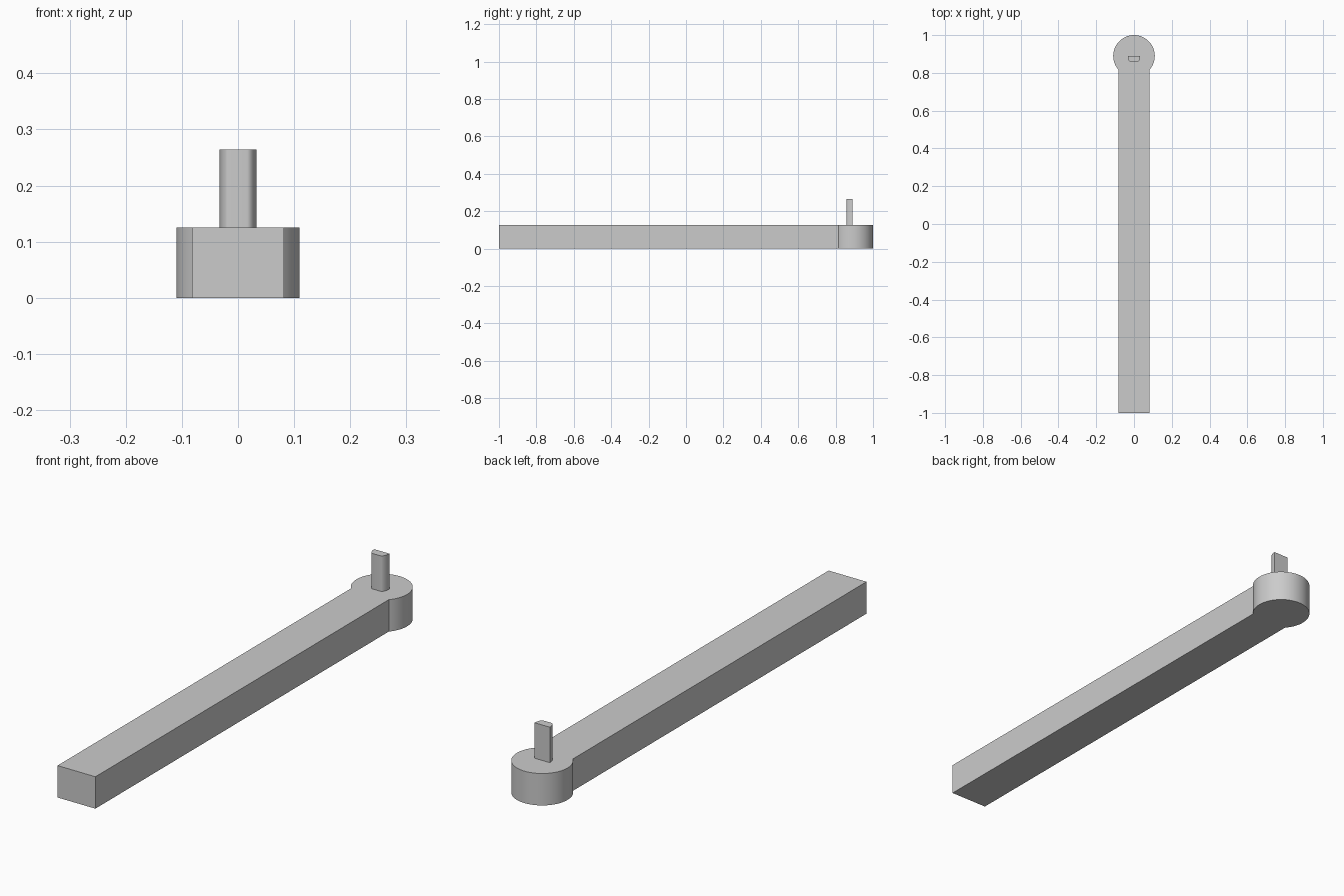
import bpy
import bmesh
from math import sin, cos, pi, asin, radians

cube = bpy.data.objects.get("Cube")
if cube:
    bpy.data.objects.remove(cube, do_unlink=True)

HUB_Y, HUB_R = 0.89, 0.11
ARM_W = 0.082
ARM_H, SHAFT_TOP = 0.125, 0.264
SHAFT_R, FLAT = 0.033, 0.016

grey = bpy.data.materials.new("plain_grey")
grey.use_nodes = True
colour = (0.6, 0.6, 0.6, 1)
grey.diffuse_color = colour
grey.node_tree.nodes["Principled BSDF"].inputs["Base Color"].default_value = colour


def extrude_outline(name, outline, z0, z1):
    """Closed prism from a counter-clockwise outline."""
    bm = bmesh.new()
    face = bm.faces.new([bm.verts.new((x, y, z0)) for x, y in outline])
    new = bmesh.ops.extrude_face_region(bm, geom=[face], use_keep_orig=True)["geom"]
    verts = [v for v in new if isinstance(v, bmesh.types.BMVert)]
    bmesh.ops.translate(bm, vec=(0, 0, z1 - z0), verts=verts)
    bmesh.ops.recalc_face_normals(bm, faces=bm.faces)
    mesh = bpy.data.meshes.new(name)
    bm.to_mesh(mesh)
    bm.free()
    mesh.materials.append(grey)
    obj = bpy.data.objects.new(name, mesh)
    bpy.context.collection.objects.link(obj)
    bpy.ops.object.select_all(action="DESELECT")
    obj.select_set(True)
    bpy.context.view_layer.objects.active = obj
    bpy.ops.object.shade_smooth_by_angle(angle=radians(30))
    return obj


# Straight arm that flows into a round hub
start = -asin((HUB_R ** 2 - ARM_W ** 2) ** 0.5 / HUB_R)
steps = 56
outline = [(-ARM_W, -1), (ARM_W, -1)]
for i in range(steps + 1):
    a = start + (pi - 2 * start) * i / steps
    outline.append((HUB_R * cos(a), HUB_Y + HUB_R * sin(a)))
extrude_outline("arm_with_hub", outline, 0, ARM_H)

# D-shaped shaft: flat at the back, rounded toward the front
steps = 10
right = []
for i in range(steps + 1):
    a = pi / 2 * i / steps
    right.append((FLAT + (SHAFT_R - FLAT) * sin(a), HUB_Y - SHAFT_R * cos(a)))
left = [(-x, y) for x, y in reversed(right)]
extrude_outline("d_shaft", right + left, ARM_H, SHAFT_TOP)
